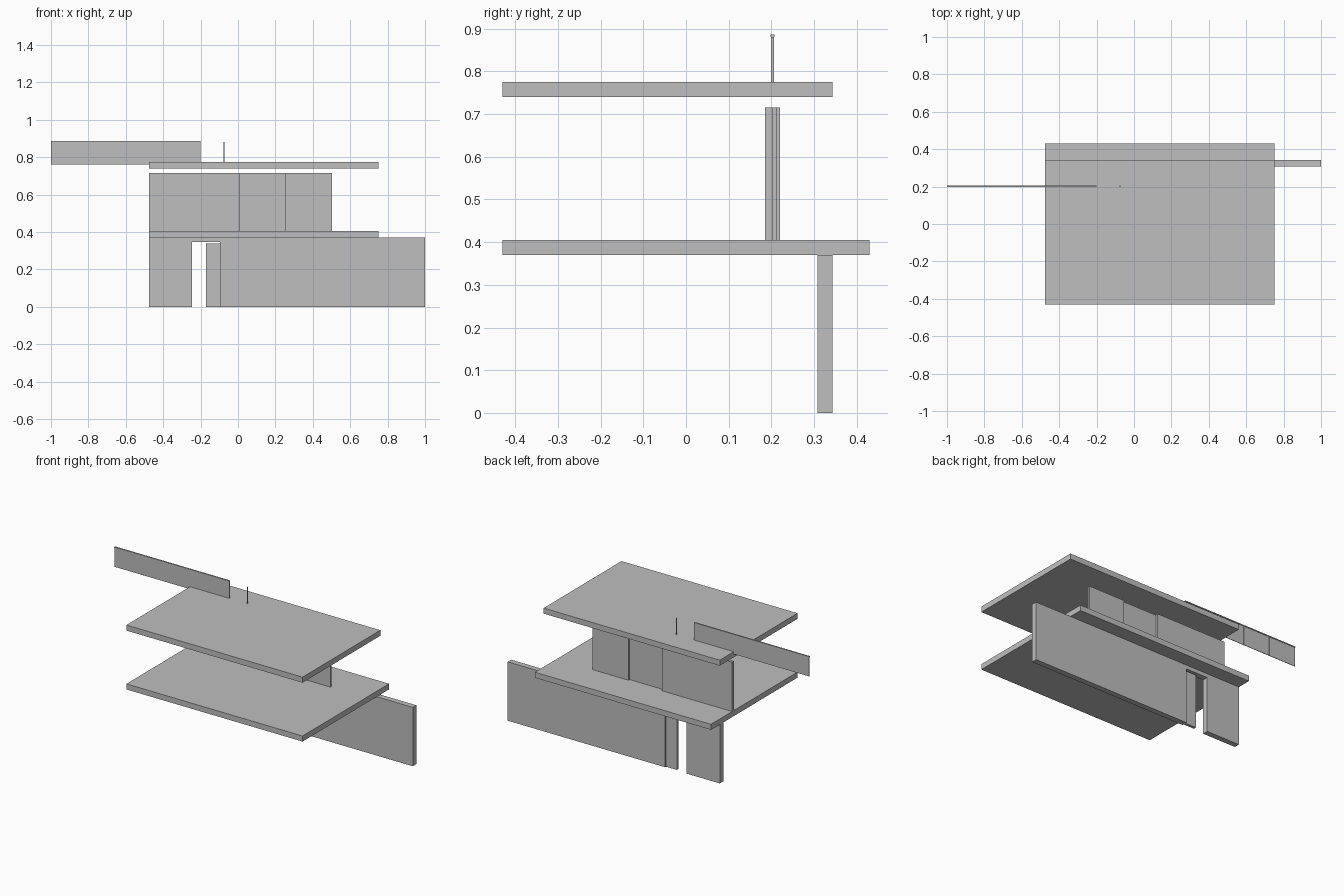
import bpy
import bmesh

if "Cube" in bpy.data.objects:
    bpy.data.objects.remove(bpy.data.objects["Cube"])

grey = bpy.data.materials.new("plain grey")
grey.diffuse_color = (0.52, 0.52, 0.52, 1.0)
grey.use_nodes = True
grey.node_tree.nodes["Principled BSDF"].inputs["Base Color"].default_value = grey.diffuse_color


def finish(name, bm):
    mesh = bpy.data.meshes.new(name)
    bm.to_mesh(mesh)
    bm.free()
    mesh.materials.append(grey)
    obj = bpy.data.objects.new(name, mesh)
    bpy.context.collection.objects.link(obj)
    return obj


def box(name, x, y, z):
    """Box spanning the given (min, max) ranges."""
    bm = bmesh.new()
    bmesh.ops.create_cube(bm, size=1.0)
    for v in bm.verts:
        v.co = [r[0] if c < 0 else r[1] for c, r in zip(v.co, (x, y, z))]
    return finish(name, bm)


def extruded_wall(name, outline, y0, y1):
    """Wall made from an x-z outline pushed back along y."""
    bm = bmesh.new()
    face = bm.faces.new([bm.verts.new((x, y0, z)) for x, z in outline])
    new = bmesh.ops.extrude_face_region(bm, geom=[face])["geom"]
    bmesh.ops.translate(bm, vec=(0, y1 - y0, 0),
                        verts=[g for g in new if isinstance(g, bmesh.types.BMVert)])
    bmesh.ops.recalc_face_normals(bm, faces=bm.faces)
    return finish(name, bm)


# Floor and roof slabs
box("floor_slab", (-0.475, 0.75), (-0.43, 0.43), (0.37, 0.405))
box("roof_slab", (-0.475, 0.75), (-0.43, 0.343), (0.74, 0.775))

# Ground floor wall with a doorway
extruded_wall("ground_wall",
              [(-0.475, 0), (-0.245, 0), (-0.245, 0.346), (-0.095, 0.346),
               (-0.095, 0), (1.0, 0), (1.0, 0.37), (-0.475, 0.37)],
              0.308, 0.343)
box("door_panel", (-0.17, -0.095), (0.317, 0.334), (0, 0.338))

# Staggered upper floor panels
box("upper_panel_left", (-0.475, 0.012), (0.203, 0.22), (0.405, 0.715))
box("upper_panel_middle", (0.008, 0.254), (0.185, 0.202), (0.405, 0.715))
box("upper_panel_right", (0.25, 0.503), (0.201, 0.213), (0.405, 0.715))

# Railing: sheet, evenly spaced posts and handrail
box("railing_sheet", (-1.0, -0.2), (0.201, 0.204), (0.76, 0.882))
for i in range(6):
    x = -0.998 + i * 0.1845
    box(f"railing_post_{i + 1}", (x - 0.002, x + 0.002), (0.199, 0.206), (0.76, 0.88))
box("handrail", (-1.0, -0.2), (0.198, 0.207), (0.88, 0.886))
